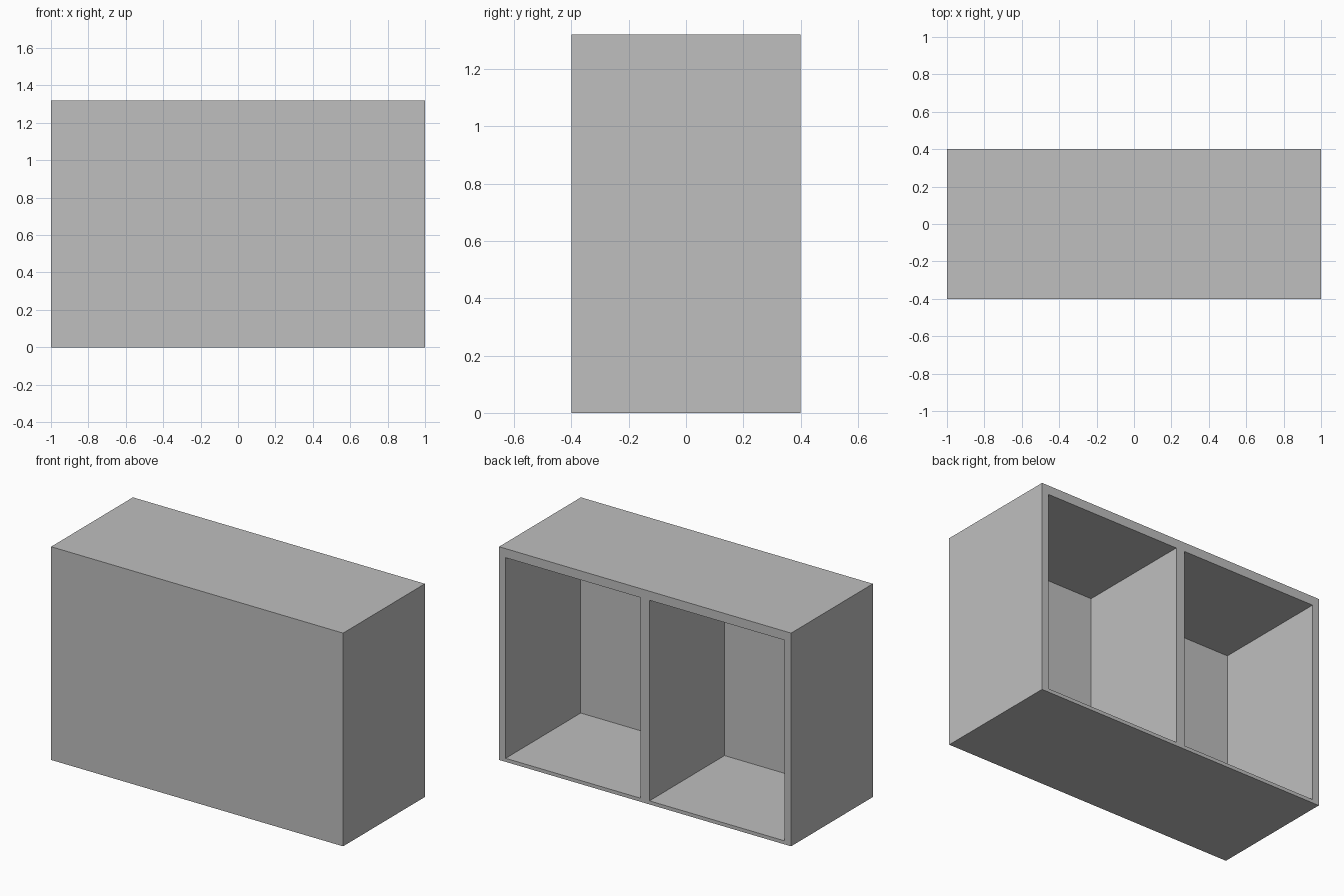
import bpy
import bmesh
from mathutils import Matrix, Vector

cube = bpy.data.objects.get("Cube")
if cube:
    bpy.data.objects.remove(cube, do_unlink=True)

# Overall size and board thicknesses
WIDTH, DEPTH, HEIGHT = 2.0, 0.8, 1.32
SIDE, DIVIDER, TOP, BOTTOM, FRONT = 0.045, 0.06, 0.056, 0.022, 0.066

grey = bpy.data.materials.new("plain grey")
grey.use_nodes = True
colour = (0.52, 0.52, 0.52, 1.0)
grey.diffuse_color = colour
grey.node_tree.nodes["Principled BSDF"].inputs["Base Color"].default_value = colour


def box(name, low, high):
    """Make a box between two opposite corners."""
    low, high = Vector(low), Vector(high)
    bm = bmesh.new()
    bmesh.ops.create_cube(bm, size=1.0, matrix=Matrix.LocRotScale(
        (low + high) / 2, None, high - low))
    mesh = bpy.data.meshes.new(name)
    bm.to_mesh(mesh)
    bm.free()
    obj = bpy.data.objects.new(name, mesh)
    bpy.context.collection.objects.link(obj)
    mesh.materials.append(grey)
    return obj


# Solid cabinet body
x, y = WIDTH / 2, DEPTH / 2
cabinet = box("cabinet", (-x, -y, 0), (x, y, HEIGHT))

# Two compartments cut in from the back, either side of the divider
for side, name in ((-1, "right_compartment_cutter"), (1, "left_compartment_cutter")):
    xs = sorted((side * DIVIDER / 2, side * (x - SIDE)))
    cutter = box(name, (xs[0], -y + FRONT, BOTTOM), (xs[1], y + 0.1, HEIGHT - TOP))
    cutter.hide_render = True
    cutter.hide_set(True)
    cut = cabinet.modifiers.new(name, "BOOLEAN")
    cut.operation = "DIFFERENCE"
    cut.solver = "EXACT"
    cut.object = cutter

# Bake the cuts and drop the cutters
bpy.context.view_layer.update()
graph = bpy.context.evaluated_depsgraph_get()
finished = bpy.data.meshes.new_from_object(cabinet.evaluated_get(graph))
cutters = [m.object for m in cabinet.modifiers]
cabinet.modifiers.clear()
cabinet.data = finished
for cutter in cutters:
    bpy.data.objects.remove(cutter, do_unlink=True)
